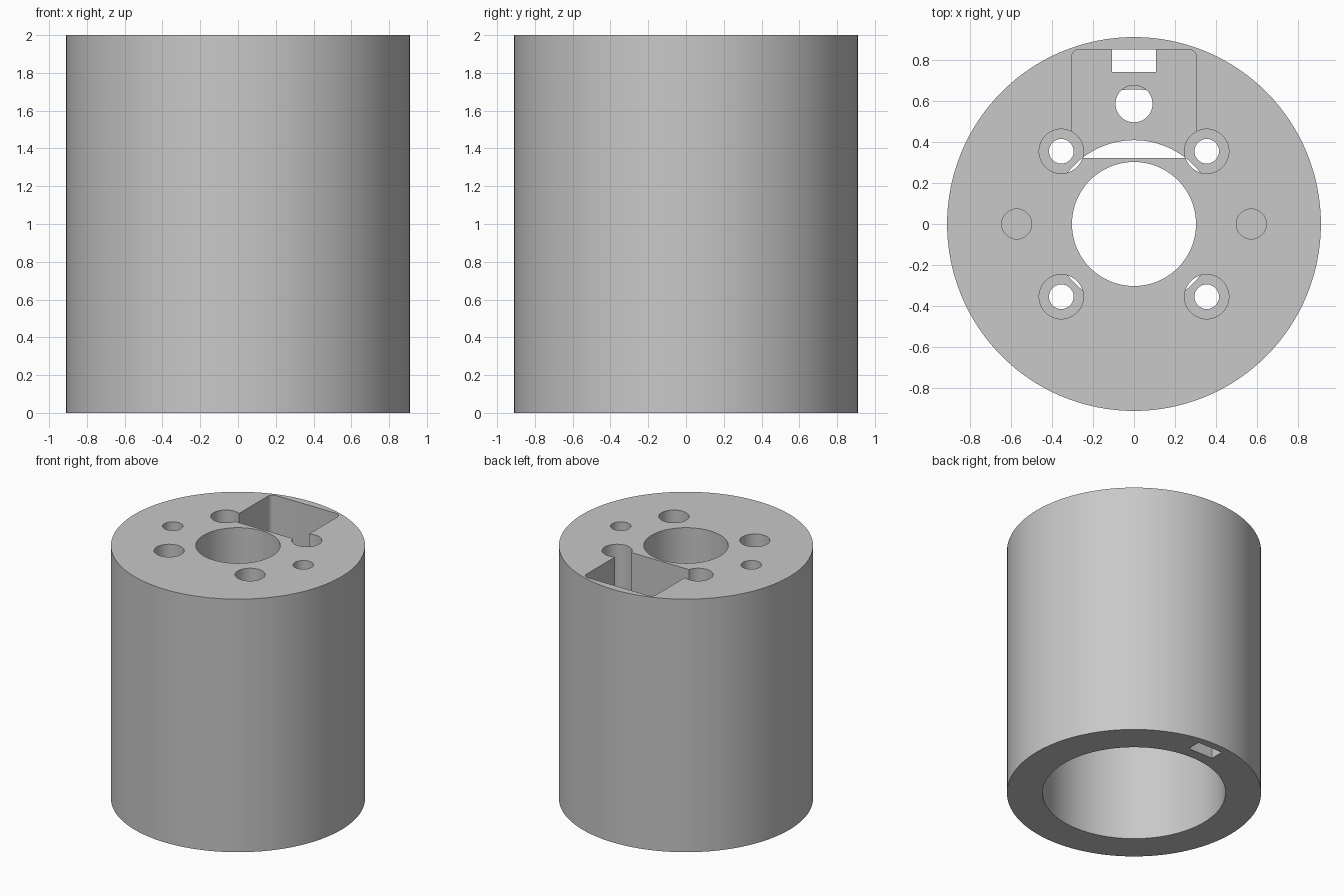
import bpy, bmesh, math

if "Cube" in bpy.data.objects:
    bpy.data.objects.remove(bpy.data.objects["Cube"])

TOP = 2.0
CAVITY_TOP = 1.2       # ceiling of the large lower bore
BOSS_TOP = 1.35        # top of the stepped recess above it
POCKET_FLOOR = 1.30
SCREW_SEAT = 1.27


def make_object(name, bm):
    mesh = bpy.data.meshes.new(name)
    bm.to_mesh(mesh)
    bm.free()
    obj = bpy.data.objects.new(name, mesh)
    bpy.context.collection.objects.link(obj)
    return obj


def cylinder(name, radius, z0, z1, x=0.0, y=0.0, segments=48):
    bm = bmesh.new()
    bmesh.ops.create_cone(bm, cap_ends=True, segments=segments, radius1=radius,
                          radius2=radius, depth=z1 - z0)
    bmesh.ops.translate(bm, verts=bm.verts, vec=(x, y, (z0 + z1) / 2))
    return make_object(name, bm)


def block(name, half_x, y0, y1, z0, z1, round_r=0.0):
    bm = bmesh.new()
    bmesh.ops.create_cube(bm, size=1.0)
    bmesh.ops.scale(bm, verts=bm.verts, vec=(2 * half_x, y1 - y0, z1 - z0))
    bmesh.ops.translate(bm, verts=bm.verts, vec=(0, (y0 + y1) / 2, (z0 + z1) / 2))
    if round_r:  # round the upright edges at the back
        edges = [e for e in bm.edges if all(v.co.y > y1 - 1e-4 for v in e.verts)
                 and abs(e.verts[0].co.z - e.verts[1].co.z) > 1e-4]
        bmesh.ops.bevel(bm, geom=edges, offset=round_r, segments=6,
                        profile=0.5, affect='EDGES')
    return make_object(name, bm)


# Outer sleeve
body = cylinder("housing", 0.91, 0.0, TOP, segments=128)

# Lower bore, stepped recess and shaft hole
cutters = [
    cylinder("bore_cutter", 0.655, -0.1, CAVITY_TOP, segments=128),
    cylinder("recess_cutter", 0.408, CAVITY_TOP - 0.1, BOSS_TOP, segments=96),
    cylinder("shaft_hole_cutter", 0.302, BOSS_TOP - 0.1, TOP + 0.1, segments=96),
    # Cable pocket with its round hole and the slot down through the wall
    block("pocket_cutter", 0.305, 0.322, 0.85, POCKET_FLOOR, TOP + 0.1, 0.04),
    cylinder("cable_hole_cutter", 0.09, CAVITY_TOP - 0.01, POCKET_FLOOR + 0.1, 0, 0.585),
    block("slot_cutter", 0.108, 0.74, 0.849, -0.1, POCKET_FLOOR + 0.05),
]

# Four counterbored screw holes and two blind pin holes
for sx in (-1, 1):
    for sy in (-1, 1):
        x, y = sx * 0.354, sy * 0.354
        cutters.append(cylinder("screw_head_cutter", 0.108, SCREW_SEAT, TOP + 0.1, x, y))
        cutters.append(cylinder("screw_hole_cutter", 0.06, CAVITY_TOP - 0.1,
                                SCREW_SEAT + 0.1, x, y))
    cutters.append(cylinder("pin_hole_cutter", 0.073, TOP - 0.35, TOP + 0.1, sx * 0.571, 0))

bpy.context.view_layer.objects.active = body
body.select_set(True)
for cutter in cutters:
    mod = body.modifiers.new("cut", 'BOOLEAN')
    mod.operation = 'DIFFERENCE'
    mod.solver = 'EXACT'
    mod.object = cutter
    bpy.ops.object.modifier_apply(modifier=mod.name)
    bpy.data.objects.remove(cutter, do_unlink=True)

bpy.ops.object.shade_smooth_by_angle(angle=math.radians(30))

# Plain grey
grey = bpy.data.materials.new("light grey")
grey.diffuse_color = (0.58, 0.58, 0.58, 1)
grey.use_nodes = True
grey.node_tree.nodes["Principled BSDF"].inputs["Base Color"].default_value = grey.diffuse_color
body.data.materials.clear()
body.data.materials.append(grey)
